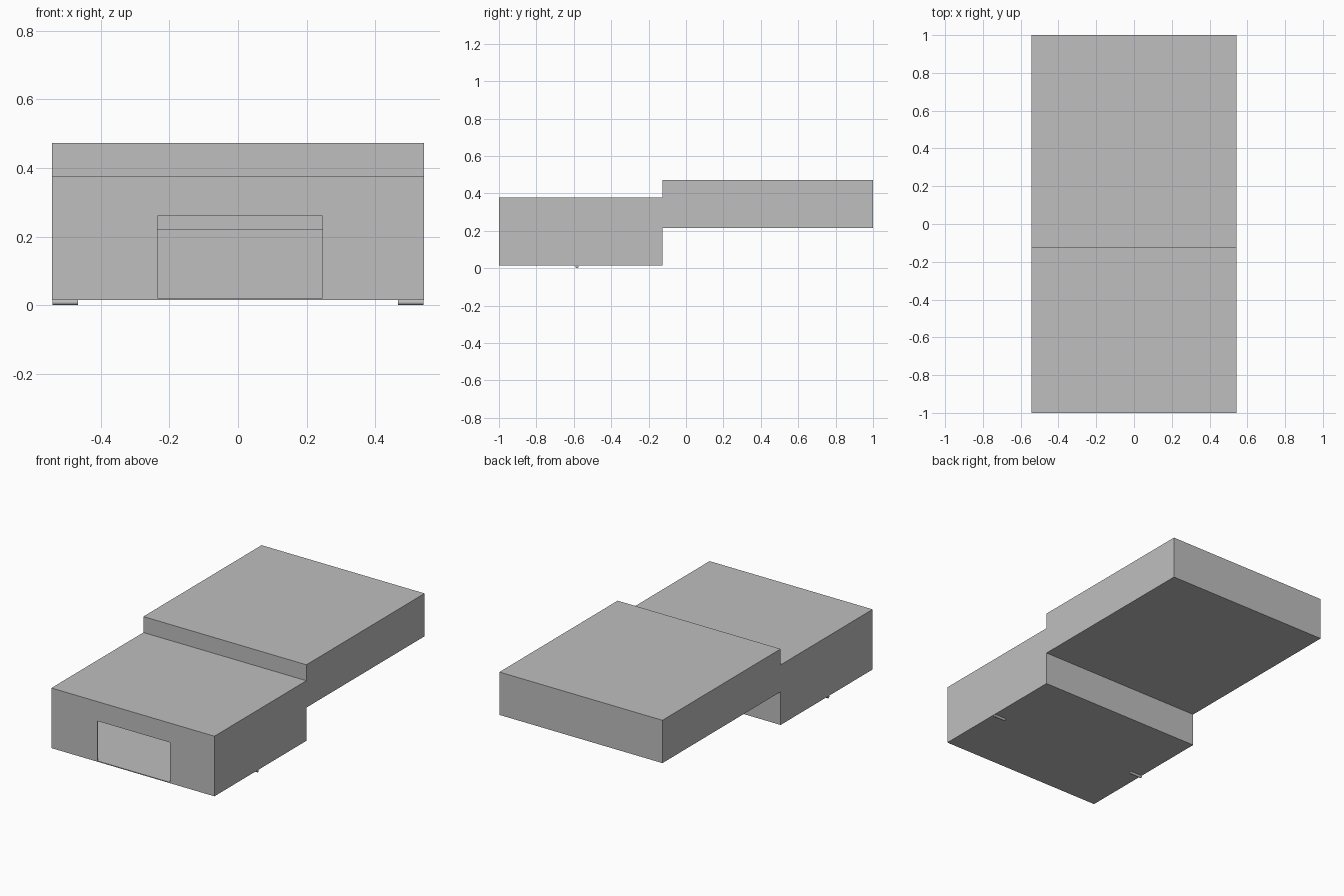
import bpy, bmesh, math

if "Cube" in bpy.data.objects:
    bpy.data.objects.remove(bpy.data.objects["Cube"])

grey = bpy.data.materials.new("plain grey")
grey.diffuse_color = (0.52, 0.52, 0.52, 1)
grey.use_nodes = True
grey.node_tree.nodes["Principled BSDF"].inputs["Base Color"].default_value = grey.diffuse_color


def extrude_x(name, profile, x0, x1):
    """Solid made by sweeping a (y, z) profile from x0 to x1."""
    bm = bmesh.new()
    face = bm.faces.new([bm.verts.new((x0, y, z)) for y, z in profile])
    swept = bmesh.ops.extrude_face_region(bm, geom=[face])["geom"]
    verts = [g for g in swept if isinstance(g, bmesh.types.BMVert)]
    bmesh.ops.translate(bm, verts=verts, vec=(x1 - x0, 0, 0))
    bmesh.ops.recalc_face_normals(bm, faces=bm.faces[:])
    mesh = bpy.data.meshes.new(name)
    bm.to_mesh(mesh)
    bm.free()
    mesh.materials.append(grey)
    obj = bpy.data.objects.new(name, mesh)
    bpy.context.collection.objects.link(obj)
    return obj


def cut(target, cutter):
    """Subtract the cutter, apply, and discard it."""
    mod = target.modifiers.new("cut", 'BOOLEAN')
    mod.operation = 'DIFFERENCE'
    mod.solver = 'EXACT'
    mod.object = cutter
    bpy.context.view_layer.objects.active = target
    bpy.ops.object.modifier_apply(modifier=mod.name)
    bpy.data.objects.remove(cutter)


HALF = 0.543   # half width
T = 0.005      # wall thickness
STEP = -0.125  # where the low front room meets the raised rear room

# Thin-walled shell: stepped outside, hollow inside
shell = extrude_x("shell", [
    (-1, 0.015), (STEP, 0.015), (STEP, 0.215), (1, 0.215),
    (1, 0.473), (STEP, 0.473), (STEP, 0.377), (-1, 0.377)], -HALF, HALF)
hollow = extrude_x("hollow_cutter", [
    (-1 + T, 0.0195), (STEP - T, 0.0195), (STEP - T, 0.22), (1 - T, 0.22),
    (1 - T, 0.468), (STEP + T, 0.468), (STEP + T, 0.372), (-1 + T, 0.372)],
    -HALF + T, HALF - T)
cut(shell, hollow)

# Front doorway
door = extrude_x("door_cutter", [
    (-1.05, 0.02), (-0.9, 0.02), (-0.9, 0.26), (-1.05, 0.26)], -0.235, 0.247)
cut(shell, door)

# Small round feet under the front room
for name, x in (("left_foot", -0.504), ("right_foot", 0.504)):
    bpy.ops.mesh.primitive_cylinder_add(
        vertices=16, radius=0.008, depth=0.074,
        location=(x, -0.583, 0.008), rotation=(0, math.pi / 2, 0))
    foot = bpy.context.object
    foot.name = name
    foot.data.materials.append(grey)
    bpy.ops.object.shade_smooth_by_angle()
